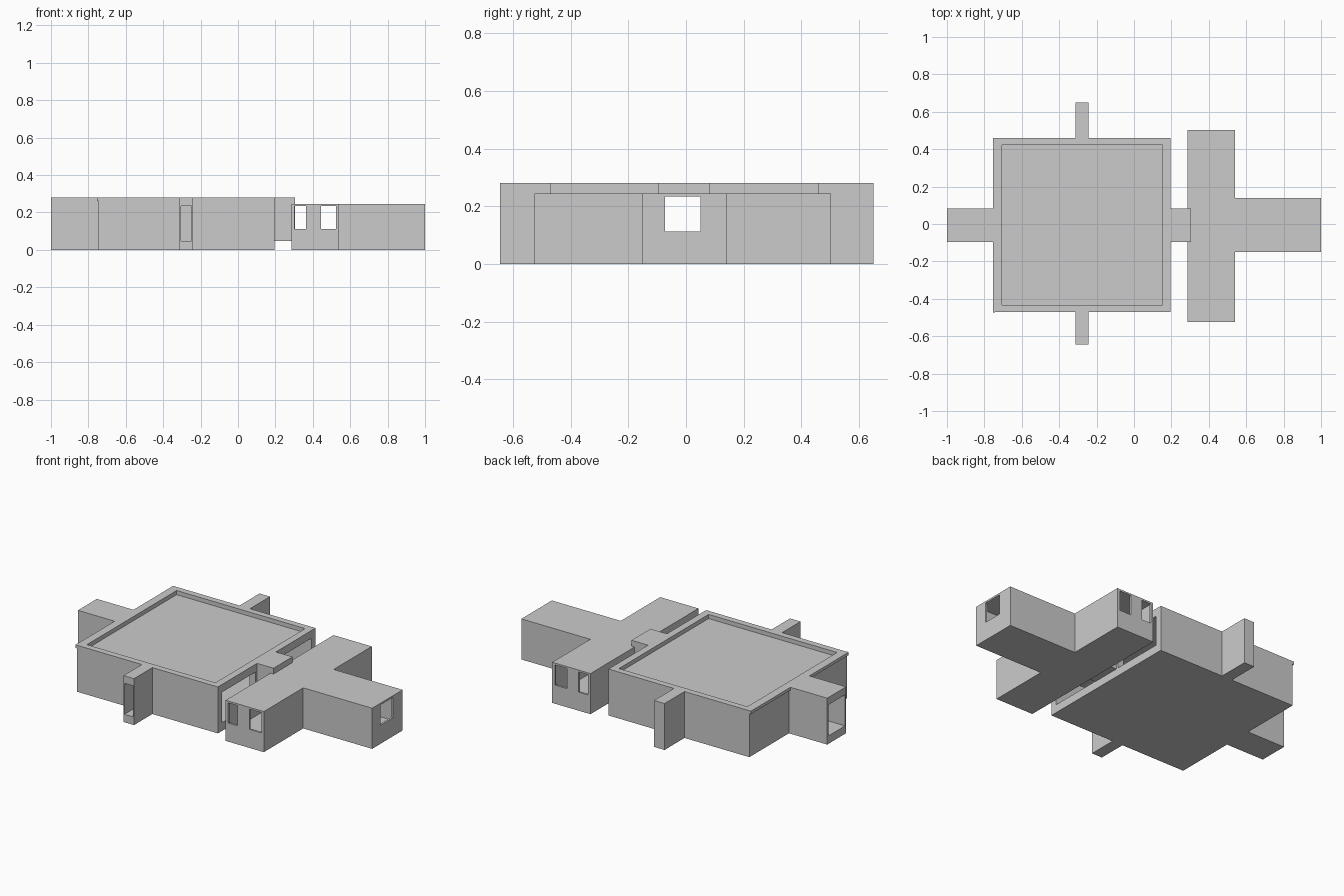
import bpy, bmesh

if "Cube" in bpy.data.objects:
    bpy.data.objects.remove(bpy.data.objects["Cube"])


def prism(name, outline, z0, z1):
    """Extrude a plan outline between two heights."""
    bm = bmesh.new()
    face = bm.faces.new([bm.verts.new((x, y, z0)) for x, y in outline])
    top = bmesh.ops.extrude_face_region(bm, geom=[face])["geom"]
    bmesh.ops.translate(bm, vec=(0, 0, z1 - z0),
                        verts=[v for v in top if isinstance(v, bmesh.types.BMVert)])
    bmesh.ops.recalc_face_normals(bm, faces=bm.faces[:])
    mesh = bpy.data.meshes.new(name)
    bm.to_mesh(mesh)
    bm.free()
    ob = bpy.data.objects.new(name, mesh)
    bpy.context.collection.objects.link(ob)
    return ob


def rect(x0, x1, y0, y1):
    return [(x0, y0), (x1, y0), (x1, y1), (x0, y1)]


def cut(target, outline, z0, z1):
    """Subtract a prism and remove the cutter."""
    cutter = prism("cutter", outline, z0, z1)
    cutter.hide_render = True
    mod = target.modifiers.new("cut", 'BOOLEAN')
    mod.operation = 'DIFFERENCE'
    mod.solver = 'EXACT'
    mod.object = cutter
    bpy.context.view_layer.objects.active = target
    bpy.ops.object.modifier_apply(modifier=mod.name)
    bpy.data.objects.remove(cutter)


# Main hall with west wing and two side porches
hall = prism("main_hall", [
    (-1, -.097), (-.745, -.097), (-.745, -.47), (-.312, -.47), (-.312, -.645),
    (-.242, -.645), (-.242, -.47), (.195, -.47), (.195, .46), (-.242, .46),
    (-.242, .65), (-.312, .65), (-.312, .46), (-.745, .46), (-.745, .083), (-1, .083)], 0, .28)

# Sunken roof
cut(hall, rect(-.705, .152, -.432, .422), .255, .32)

# Hall interior: open at the west wing and the front porch
cut(hall, [
    (-1.1, -.087), (-.70, -.087), (-.70, -.432), (-.306, -.432), (-.306, -.75),
    (-.248, -.75), (-.248, -.432), (.155, -.432), (.155, .422), (-.248, .422),
    (-.248, .635), (-.306, .635), (-.306, .422), (-.70, .422), (-.70, .073), (-1.1, .073)],
    .048, .235)

# East window bands and the passage door
for y0, y1 in ((-.43, -.11), (-.087, .073), (.096, .42)):
    cut(hall, rect(.1, .25, y0, y1), .05, .233)

# Thin roof lip along the west wall
for i, (y0, y1) in enumerate(((-.472, -.097), (.083, .46))):
    prism(f"roof_lip_{i}", rect(-.755, -.744, y0, y1), .262, .28)

# Raised passage between the buildings
passage = prism("passage", rect(.194, .305, -.097, .083), .048, .28)
cut(passage, rect(.15, .35, -.087, .073), .06, .235)

# T-shaped annex
annex = prism("annex", [
    (.285, -.525), (.54, -.525), (.54, -.15), (1, -.15),
    (1, .14), (.54, .14), (.54, .503), (.285, .503)], 0, .245)
cut(annex, [
    (.297, -.513), (.528, -.513), (.528, -.138), (.988, -.138),
    (.988, .128), (.528, .128), (.528, .491), (.297, .491)], .05, .236)

# Annex windows: two at each end, one at the east, door to the passage
for y0, y1 in ((-.6, -.505), (.48, .6)):
    for x0, x1 in ((.302, .364), (.443, .523)):
        cut(annex, rect(x0, x1, y0, y1), .112, .234)
cut(annex, rect(.95, 1.1, -.072, .05), .112, .234)
cut(annex, rect(.2, .32, -.087, .073), .06, .235)
